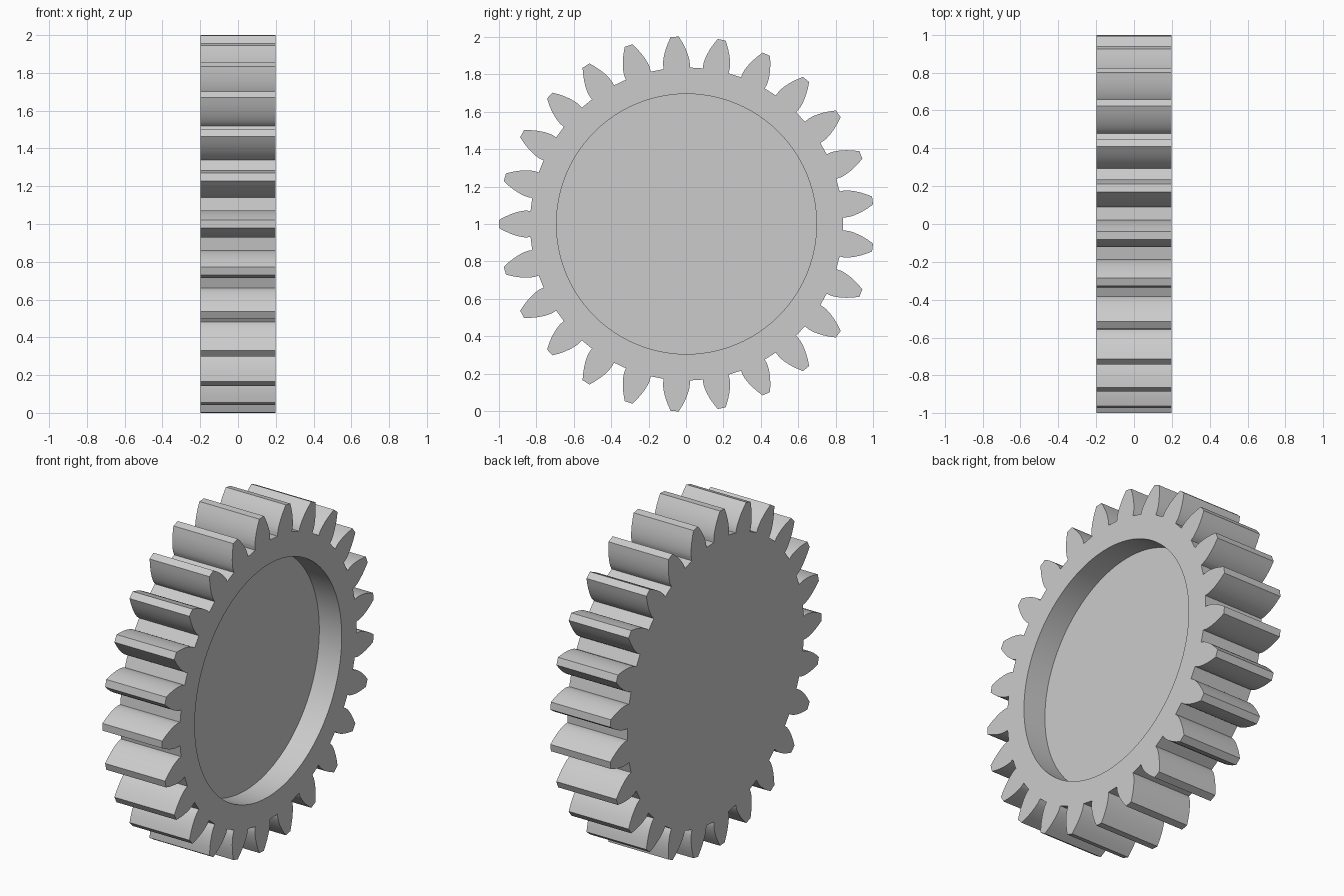
import bpy, bmesh, math

TEETH = 25
TIP_R, ROOT_R, BASE_R = 1.001, 0.835, 0.855
BASE_HALF = 0.0835      # half tooth angle at the base circle
HALF_W = 0.198          # half of the gear's thickness
RECESS_R, RECESS_D = 0.694, 0.148
CENTRE_Y, CENTRE_Z = 0.0027, 1.0

cube = bpy.data.objects.get("Cube")
if cube:
    bpy.data.objects.remove(cube, do_unlink=True)

grey = bpy.data.materials.new("plain grey")
grey.use_nodes = True
grey.diffuse_color = (0.6, 0.6, 0.6, 1)
grey.node_tree.nodes["Principled BSDF"].inputs["Base Color"].default_value = (0.6, 0.6, 0.6, 1)


def flank(steps=8):
    """Radius and half angle of an involute flank, from root to tip."""
    points = [(ROOT_R, BASE_HALF)]
    end = math.sqrt((TIP_R / BASE_R) ** 2 - 1)
    for i in range(steps + 1):
        t = end * i / steps
        points.append((BASE_R * math.sqrt(1 + t * t), BASE_HALF - (t - math.atan(t))))
    return points


def ring(bm, polar, x):
    """Closed loop of vertices and edges in the plane at x."""
    verts = [bm.verts.new((x, CENTRE_Y + r * math.cos(a), CENTRE_Z + r * math.sin(a)))
             for r, a in polar]
    edges = [bm.edges.new((v, verts[i - 1])) for i, v in enumerate(verts)]
    return verts, edges


def wall(bm, a, b):
    for i in range(len(a)):
        bm.faces.new((a[i - 1], a[i], b[i], b[i - 1]))


# Toothed outline: one tooth repeated around the axle
side = flank()
tooth = [(r, -a) for r, a in side] + [(r, a) for r, a in reversed(side)]
outline = [(r, a + math.pi + k * math.tau / TEETH) for k in range(TEETH) for r, a in tooth]
circle = [(RECESS_R, i * math.tau / 96) for i in range(96)]

bm = bmesh.new()
back, _ = ring(bm, outline, -HALF_W)
face, face_edges = ring(bm, outline, HALF_W)
rim, rim_edges = ring(bm, circle, HALF_W)
floor, _ = ring(bm, circle, HALF_W - RECESS_D)

# Teeth and recess walls, solid back, recess floor, ring-shaped face
wall(bm, back, face)
wall(bm, rim, floor)
bm.faces.new(back)
bm.faces.new(floor)
bmesh.ops.triangle_fill(bm, use_beauty=True, edges=face_edges + rim_edges)
bmesh.ops.recalc_face_normals(bm, faces=bm.faces[:])

mesh = bpy.data.meshes.new("gear_wheel")
bm.to_mesh(mesh)
bm.free()
mesh.materials.append(grey)
gear = bpy.data.objects.new("gear_wheel", mesh)
bpy.context.collection.objects.link(gear)

# Smooth flanks with crisp corners
bpy.ops.object.select_all(action="DESELECT")
gear.select_set(True)
bpy.context.view_layer.objects.active = gear
bpy.ops.object.shade_smooth_by_angle(angle=math.radians(30))
